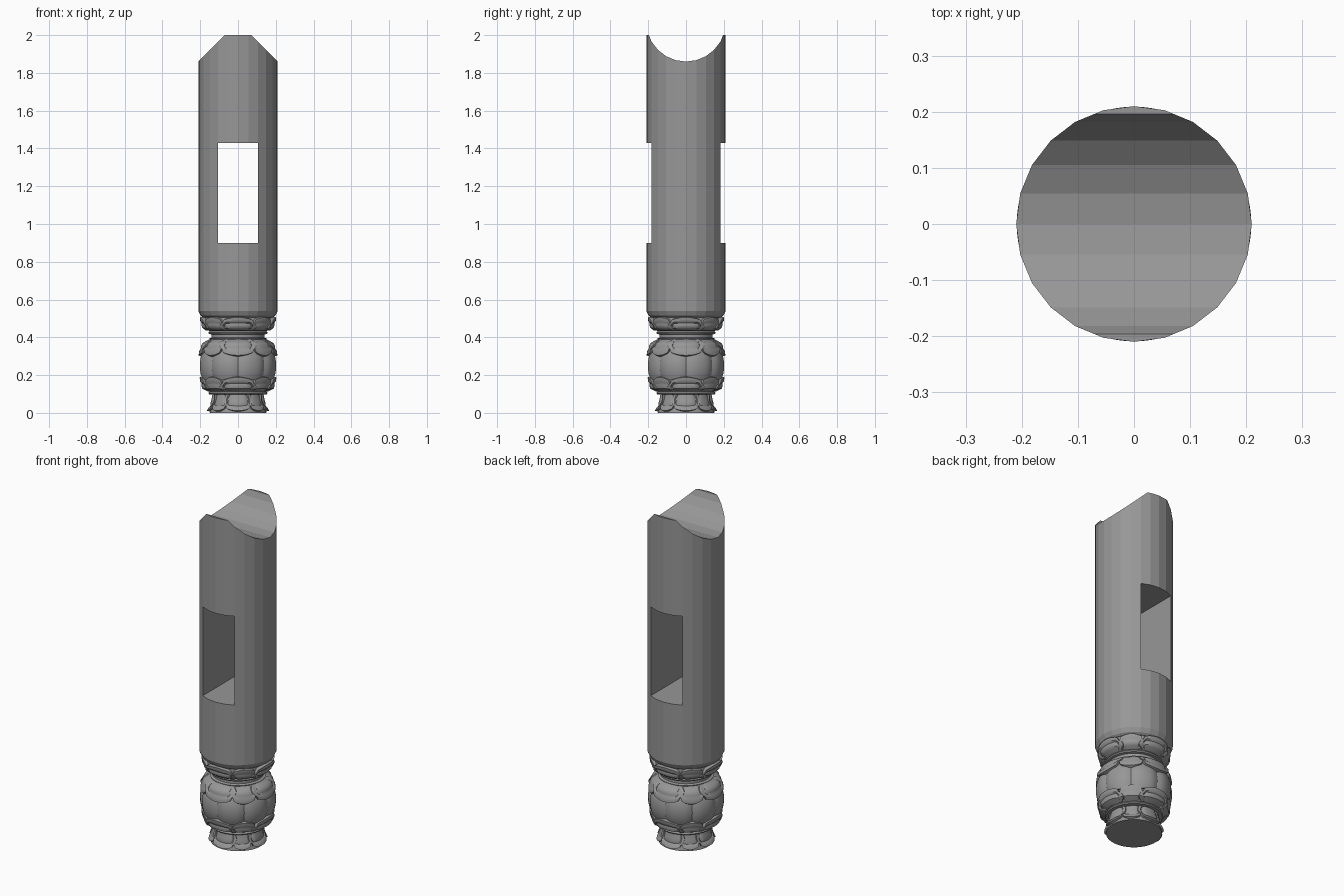
import bpy, bmesh, math
from math import sin, cos, pi

if "Cube" in bpy.data.objects:
    bpy.data.objects.remove(bpy.data.objects["Cube"])

# Dark grey stone for every part
stone = bpy.data.materials.new("dark_stone")
stone.diffuse_color = (0.31, 0.31, 0.31, 1)
stone.use_nodes = True
stone.node_tree.nodes["Principled BSDF"].inputs["Base Color"].default_value = stone.diffuse_color


def finish(name, bm, smooth=True):
    bmesh.ops.recalc_face_normals(bm, faces=bm.faces[:])
    me = bpy.data.meshes.new(name)
    bm.to_mesh(me)
    bm.free()
    me.materials.append(stone)
    ob = bpy.data.objects.new(name, me)
    bpy.context.collection.objects.link(ob)
    if smooth:
        bpy.ops.object.select_all(action='DESELECT')
        ob.select_set(True)
        bpy.context.view_layer.objects.active = ob
        bpy.ops.object.shade_smooth_by_angle(angle=math.radians(35))
    return ob


def lathe(name, profile, n, lobe=0.0, smooth=True):
    """Capped turned solid; lobe pinches grooves every 45 degrees."""
    bm = bmesh.new()
    rings = []
    for r, z in profile:
        ring = []
        for i in range(n):
            a = 2 * pi * i / n
            rr = r - lobe * (1 - abs(sin(4 * a))) ** 2
            ring.append(bm.verts.new((rr * cos(a), rr * sin(a), z)))
        rings.append(ring)
    for lo, hi in zip(rings, rings[1:]):
        for i in range(n):
            j = (i + 1) % n
            bm.faces.new((lo[i], lo[j], hi[j], hi[i]))
    bm.faces.new(rings[0])
    bm.faces.new(rings[-1])
    return finish(name, bm, smooth)


def lerp_path(pts, t):
    """Point at t (0..1) on an evenly spaced polyline."""
    s = min(t, 1) * (len(pts) - 1)
    i = min(int(s), len(pts) - 2)
    f = s - i
    return [a + (b - a) * f for a, b in zip(pts[i], pts[i + 1])]


RELIEF = [(0, 0.9), (0.5, 0.8), (0.68, 0.3), (0.76, 0.9), (0.94, 1.0), (1, -1.0)]


def relief(e):
    """Petal section: raised centre, groove, raised rim, sunk edge."""
    for (a, p), (b, q) in zip(RELIEF, RELIEF[1:]):
        if e <= b:
            return p + (q - p) * (e - a) / (b - a)
    return -1.0


def petals(name, path, thick, half_front=34, half_back=25):
    """Four broad petals on the axes, four tucked behind on the diagonals."""
    side = [0.2, 0.35, 0.5, 0.6, 0.68, 0.76, 0.85, 0.94, 1]
    us = [-s for s in reversed(side)] + [0] + side
    vs = [0] + side
    bm = bmesh.new()
    for k in range(8):
        back = k % 2
        half = math.radians(half_back if back else half_front)
        t = thick * (0.6 if back else 1.0)
        grid = []
        for v in vs:
            row = []
            width = (0.82 + 0.18 * sin(pi * min(v * 1.3, 1))) * (1 - 0.2 * v ** 5)
            for u in us:
                r, z = lerp_path(path, v * (1 - 0.14 * u * u))
                r += t * relief(max(abs(u), v))
                a = k * pi / 4 + u * half * width
                row.append(bm.verts.new((r * cos(a), r * sin(a), z)))
            grid.append(row)
        for p, q in zip(grid, grid[1:]):
            for i in range(len(us) - 1):
                bm.faces.new((p[i], p[i + 1], q[i + 1], q[i]))
    return finish(name, bm)


def cut(target, cutter):
    cutter.data.materials.append(stone)
    mod = target.modifiers.new("cut", 'BOOLEAN')
    mod.operation = 'DIFFERENCE'
    mod.solver = 'EXACT'
    mod.object = cutter
    bpy.context.view_layer.objects.active = target
    bpy.ops.object.modifier_apply(modifier=mod.name)
    bpy.data.objects.remove(cutter)


# Main shaft: 24-sided column with a bevelled foot
shaft = lathe("shaft", [(0.185, 0.505), (0.198, 0.515), (0.21, 0.54), (0.21, 2.0)], 24, smooth=False)

# Saddle on top, cut by an equal cylinder lying along x
bpy.ops.mesh.primitive_cylinder_add(vertices=24, radius=0.21, depth=1,
                                    location=(0, 0, 2.07), rotation=(0, pi / 2, 0))
cut(shaft, bpy.context.object)

# Rectangular slot right through from front to back
bpy.ops.mesh.primitive_cube_add(size=1, location=(0, 0, 1.165))
slot = bpy.context.object
slot.scale = (0.21, 1, 0.53)
cut(shaft, slot)

# Turned core pieces
lathe("base_core", [(0.15, 0), (0.148, 0.015), (0.13, 0.06), (0.122, 0.1)], 64)
lathe("lower_ring", [(0.12, 0.095), (0.152, 0.098), (0.157, 0.104), (0.152, 0.112), (0.12, 0.115)], 64)
lathe("cup_core", [(0.14, 0.11), (0.172, 0.128), (0.183, 0.155), (0.18, 0.19)], 64)
bulb = [(0.207 * cos(a) ** 0.55, 0.25 + 0.15 * sin(a))
        for a in [math.radians(d) for d in range(-30, 75, 7)]]
lathe("bulb", bulb, 64, lobe=0.012)
lathe("neck", [(0.11, 0.37), (0.15, 0.385), (0.153, 0.393), (0.14, 0.398), (0.14, 0.415),
               (0.153, 0.418), (0.157, 0.425), (0.15, 0.433), (0.13, 0.436)], 64)
lathe("capital_core", [(0.14, 0.43), (0.163, 0.438), (0.18, 0.46), (0.184, 0.485), (0.18, 0.51)], 64)

# Carved leaf bands
petals("base_petals", [(0.125, 0.1), (0.132, 0.068), (0.142, 0.038), (0.156, 0.006)], 0.011)
petals("cup_petals", [(0.147, 0.113), (0.179, 0.128), (0.188, 0.155), (0.192, 0.195)], 0.012)
petals("shoulder_petals", [(0.142, 0.39), (0.179, 0.37), (0.194, 0.34), (0.199, 0.297)], 0.011)
petals("capital_petals", [(0.157, 0.435), (0.179, 0.45), (0.188, 0.475), (0.191, 0.512)], 0.012)
